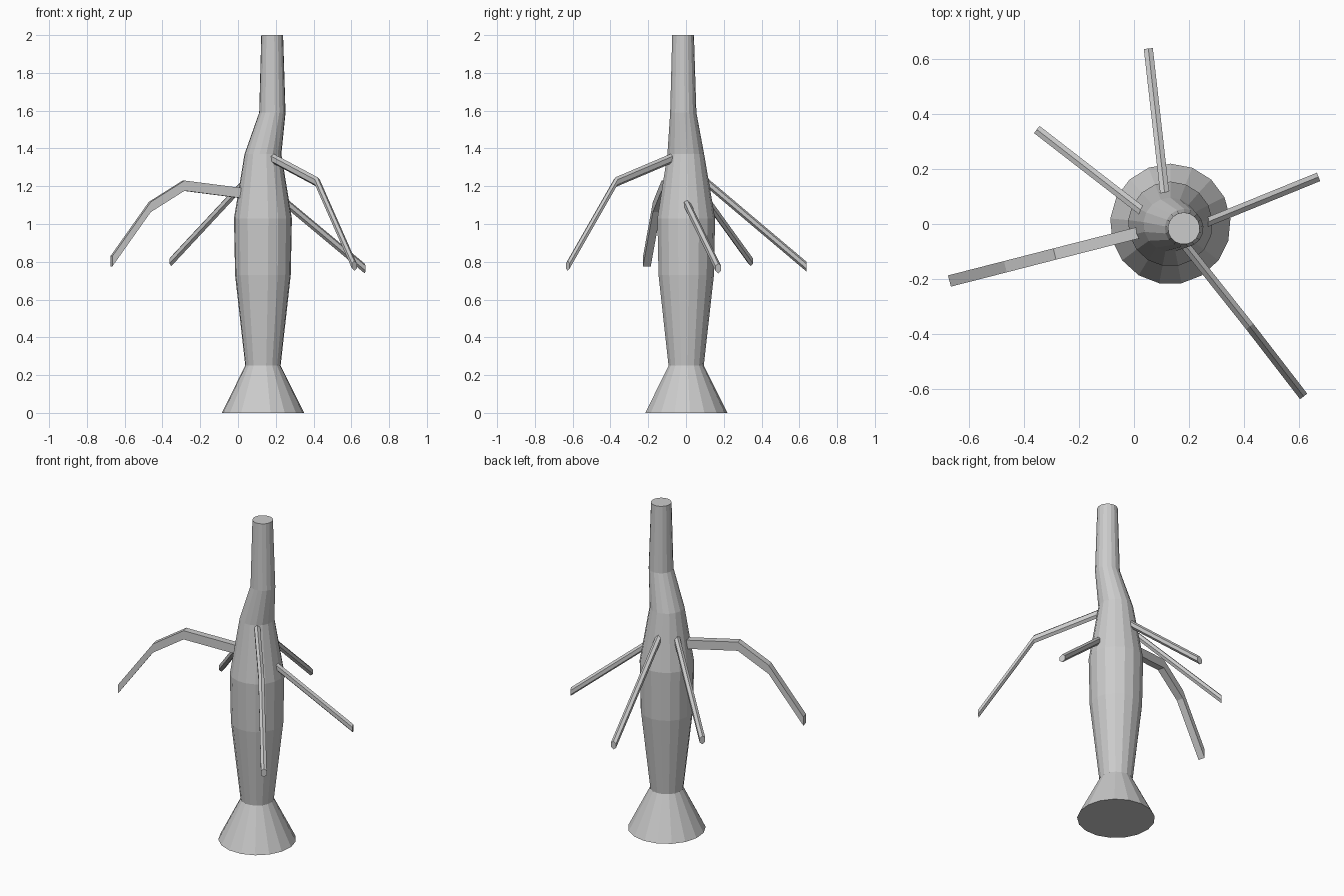
import bpy, bmesh, math
from mathutils import Vector

if "Cube" in bpy.data.objects:
    bpy.data.objects.remove(bpy.data.objects["Cube"])


def loft(name, rings):
    """Skin a list of equal-sized point rings and cap both ends."""
    bm = bmesh.new()
    loops = [[bm.verts.new(p) for p in ring] for ring in rings]
    n = len(loops[0])
    for a, b in zip(loops, loops[1:]):
        for i in range(n):
            j = (i + 1) % n
            bm.faces.new((a[i], a[j], b[j], b[i]))
    bm.faces.new(loops[0][::-1])
    bm.faces.new(loops[-1])
    bmesh.ops.recalc_face_normals(bm, faces=bm.faces)
    mesh = bpy.data.meshes.new(name)
    bm.to_mesh(mesh)
    bm.free()
    obj = bpy.data.objects.new(name, mesh)
    bpy.context.collection.objects.link(obj)
    return obj


def branch(name, path, outline):
    """Sweep an upright outline (sideways, up) along a drooping path."""
    pts = [Vector(p) for p in path]
    heading = pts[-1] - pts[0]
    side = Vector((-heading.y, heading.x, 0)).normalized()
    up = Vector((0, 0, 1))
    return loft(name, [[p + side * u + up * v for u, v in outline] for p in pts])


# Trunk: flared foot, swollen middle, bent narrow neck (x, y, z, radius)
SIDES = 17
profile = [
    (0.132, 0, 0.00, 0.219),
    (0.132, 0, 0.25, 0.094),
    (0.132, 0, 0.73, 0.148),
    (0.132, 0, 1.03, 0.154),
    (0.132, -0.002, 1.37, 0.098),
    (0.182, -0.015, 1.59, 0.070),
    (0.181, -0.016, 2.00, 0.058),
]
angles = [math.pi / 2 + math.tau * i / SIDES for i in range(SIDES)]
loft("trunk", [[(x + r * math.cos(a), y + r * math.sin(a), z) for a in angles]
               for x, y, z, r in profile])

# Branch cross-sections: a box for the thick limb, a tall hexagon for the thin ones
box = [(-0.021, -0.027), (0.021, -0.027), (0.021, 0.027), (-0.021, 0.027)]
hexagon = [(0.019 * math.cos(a), 0.026 * math.sin(a))
           for a in (math.pi / 2 + math.tau * i / 6 for i in range(6))]

# Branches, each rooted just inside the trunk
branch("left_branch", [(0.03, -0.028, 1.162), (-0.288, -0.109, 1.203),
                       (-0.467, -0.155, 1.09), (-0.67, -0.207, 0.803)], box)
branch("back_left_branch", [(0.045, 0.06 - 0.025, 1.23), (-0.353, 0.343, 0.803)], hexagon)
branch("right_branch", [(0.262, 0.005, 1.105), (0.67, 0.171, 0.765)], hexagon)
branch("back_branch", [(0.113, 0.098, 1.23), (0.052, 0.637, 0.775)], hexagon)
branch("front_right_branch", [(0.18, -0.07, 1.35), (0.42, -0.372, 1.222),
                              (0.616, -0.626, 0.778)], hexagon)
